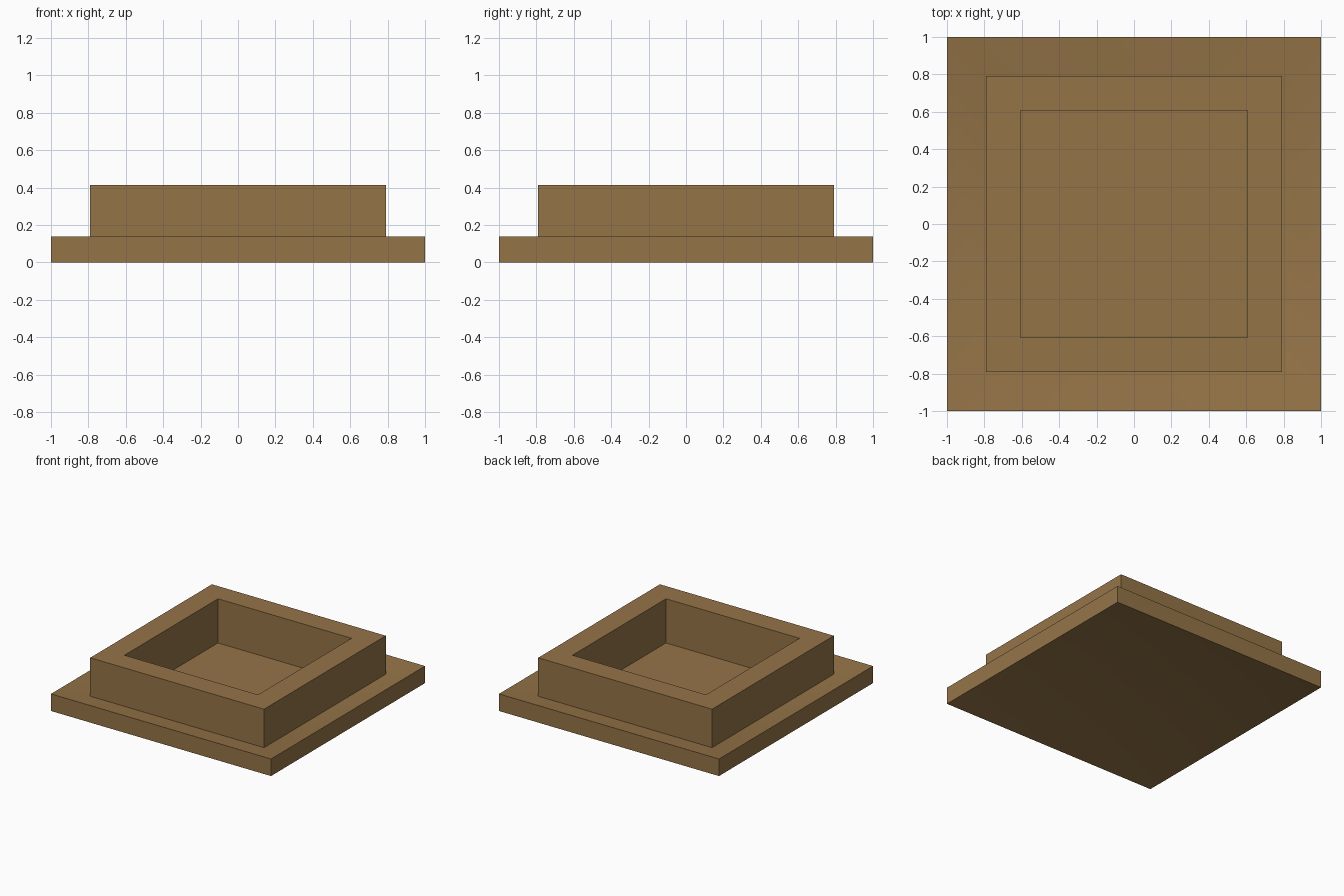
import bpy, bmesh
from math import radians

cube = bpy.data.objects.get("Cube")
if cube:
    bpy.data.objects.remove(cube, do_unlink=True)

# Single earthy brown for the whole piece
brown = bpy.data.materials.new("earthy_brown")
brown.use_nodes = True
colour = (0.30, 0.175, 0.064, 1)
brown.diffuse_color = colour
brown.node_tree.nodes["Principled BSDF"].inputs["Base Color"].default_value = colour


def square_loft(name, profile):
    """Loft concentric squares given as (half width, height), capped at both ends."""
    bm = bmesh.new()
    rings = [[bm.verts.new((sx * half, sy * half, z))
              for sx, sy in ((-1, -1), (1, -1), (1, 1), (-1, 1))]
             for half, z in profile]
    for low, high in zip(rings, rings[1:]):
        for i in range(4):
            j = (i + 1) % 4
            bm.faces.new((low[i], low[j], high[j], high[i]))
    bm.faces.new(rings[0][::-1])
    bm.faces.new(rings[-1])
    mesh = bpy.data.meshes.new(name)
    bm.to_mesh(mesh)
    bm.free()
    mesh.materials.append(brown)
    obj = bpy.data.objects.new(name, mesh)
    bpy.context.collection.objects.link(obj)
    return obj


# Dished underside, outer edge, top dipping towards the wall, raised wall, sunken floor
planter = square_loft("square_planter", [
    (0.79, 0.043), (1, 0), (1, 0.14),
    (0.79, 0.097), (0.79, 0.413),
    (0.607, 0.413), (0.607, 0.05),
])
bpy.ops.object.select_all(action="DESELECT")
planter.select_set(True)
bpy.context.view_layer.objects.active = planter
bpy.ops.object.shade_smooth_by_angle(angle=radians(30))
